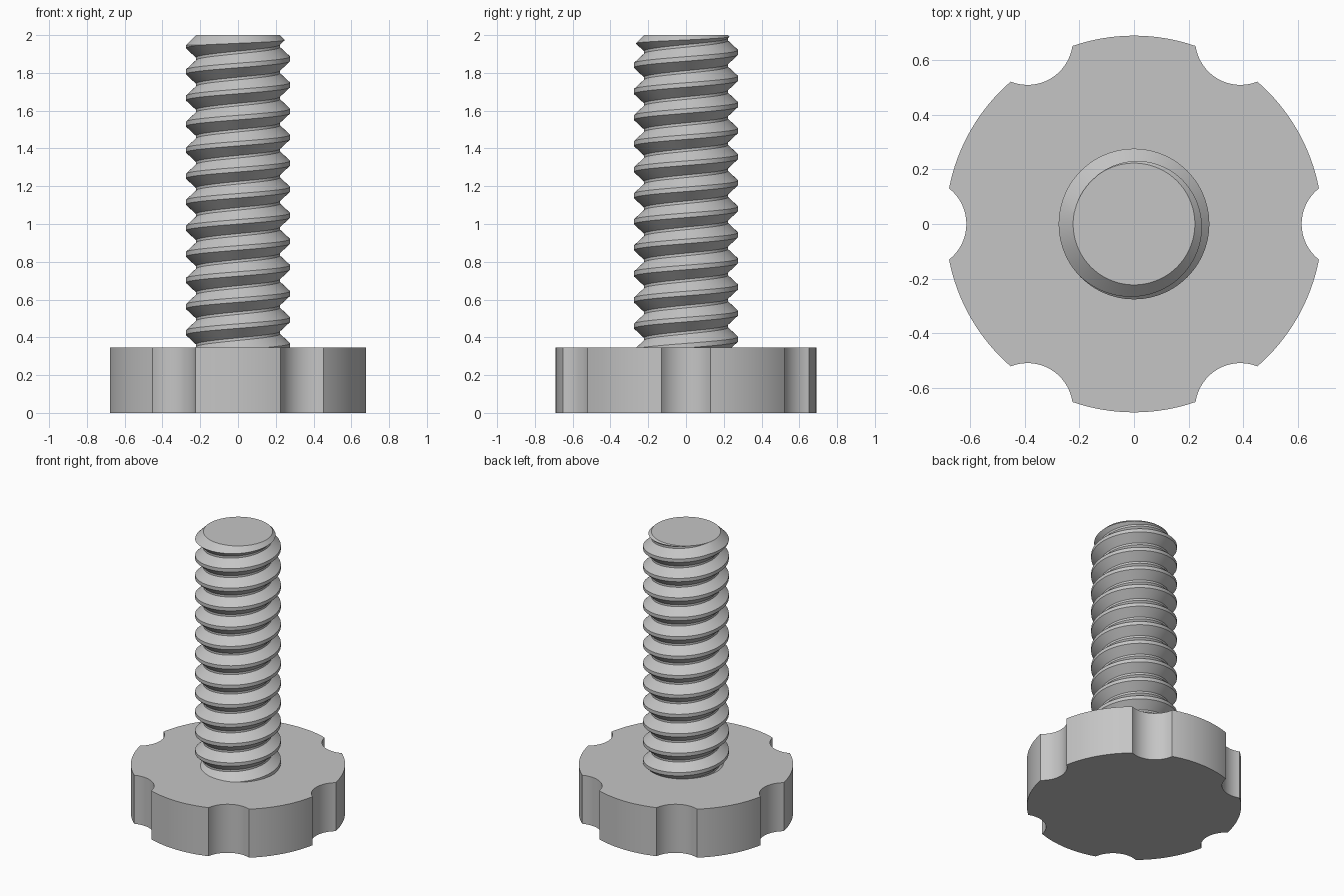
import bpy, bmesh, math

cube = bpy.data.objects.get("Cube")
if cube:
    bpy.data.objects.remove(cube, do_unlink=True)

# Main sizes
KNOB_R, KNOB_H = 0.69, 0.345
NOTCH_R, NOTCH_AT, NOTCHES = 0.166, 0.78, 6
PITCH, ROOT, CREST, TOP = 0.138, 0.222, 0.276, 2.0
STEPS, TURNS = 96, 15

steel = bpy.data.materials.new("plain grey")
steel.use_nodes = True
grey = (0.56, 0.56, 0.56, 1)
steel.diffuse_color = grey
for node in steel.node_tree.nodes:
    if node.type == 'BSDF_PRINCIPLED':
        node.inputs["Base Color"].default_value = grey


def make_object(name, bm):
    bmesh.ops.recalc_face_normals(bm, faces=bm.faces[:])
    mesh = bpy.data.meshes.new(name)
    bm.to_mesh(mesh)
    bm.free()
    mesh.materials.append(steel)
    obj = bpy.data.objects.new(name, mesh)
    bpy.context.collection.objects.link(obj)
    return obj


def select(obj):
    bpy.ops.object.select_all(action='DESELECT')
    obj.select_set(True)
    bpy.context.view_layer.objects.active = obj


def polar(r, a, z=0.0):
    return (r * math.cos(a), r * math.sin(a), z)


# Knob: round outline with scalloped grip notches, extruded upward
def knob():
    half = math.acos((KNOB_R**2 + NOTCH_AT**2 - NOTCH_R**2) / (2 * KNOB_R * NOTCH_AT))
    sweep = math.atan2(KNOB_R * math.sin(half), NOTCH_AT - KNOB_R * math.cos(half))
    sector = math.tau / NOTCHES
    outline = []
    for k in range(NOTCHES):
        mid = k * sector
        cx, cy, _ = polar(NOTCH_AT, mid)
        for i in range(17):
            px, py, _ = polar(NOTCH_R, mid + math.pi + sweep * (1 - i / 8))
            outline.append((cx + px, cy + py, 0))
        for i in range(1, 16):
            outline.append(polar(KNOB_R, mid + half + (sector - 2 * half) * i / 16))
    bm = bmesh.new()
    base = bm.faces.new([bm.verts.new(p) for p in outline])
    ext = bmesh.ops.extrude_face_region(bm, geom=[base], use_keep_orig=True)
    top = [v for v in ext["geom"] if isinstance(v, bmesh.types.BMVert)]
    bmesh.ops.translate(bm, verts=top, vec=(0, 0, KNOB_H))
    return make_object("knob", bm)


# Threaded shaft: a tooth profile swept along a right-handed helix
def shaft():
    tooth = [(ROOT, -0.05), (CREST, 0), (CREST, 0.024), (ROOT, 0.074)]
    start = TOP - 13 * PITCH
    count = STEPS * TURNS
    bm = bmesh.new()
    rows = []
    for i in range(count + 1):
        a, z = math.tau * (i % STEPS) / STEPS, start + PITCH * i / STEPS
        rows.append([bm.verts.new(polar(r, a, z + dz)) for r, dz in tooth])
    for i in range(count):
        p, q = rows[i], rows[i + 1]
        for j in range(3):
            bm.faces.new((p[j], q[j], q[j + 1], p[j + 1]))
        if i + 1 + STEPS <= count:
            bm.faces.new((p[3], q[3], rows[i + 1 + STEPS][0], rows[i + STEPS][0]))
    # Close both open ends with fans
    rim = [e for e in bm.edges if e.is_boundary]
    for upper in (False, True):
        loop = [e for e in rim if (e.verts[0].co.z > 1) == upper]
        height = sum(e.verts[0].co.z for e in loop) / len(loop)
        centre = bm.verts.new((0, 0, height))
        for e in loop:
            bm.faces.new((e.verts[0], e.verts[1], centre))
    return make_object("threaded_shaft", bm)


# Trimming shape: cylinder with a chamfered, flat top
def trim():
    bm = bmesh.new()
    top_r = ROOT + 0.001
    rings = []
    for r, z in ((top_r + 0.2, 0.1), (top_r + 0.2, TOP - 0.2), (top_r, TOP)):
        rings.append([bm.verts.new(polar(r, math.tau * (i + 0.5) / STEPS, z))
                      for i in range(STEPS)])
    for low, high in zip(rings, rings[1:]):
        for i in range(STEPS):
            n = (i + 1) % STEPS
            bm.faces.new((low[i], low[n], high[n], high[i]))
    bm.faces.new(rings[0])
    bm.faces.new(rings[-1])
    obj = make_object("trim_helper", bm)
    obj.hide_render = True
    return obj


knob_obj, shaft_obj, cutter = knob(), shaft(), trim()

# Chamfer and flatten the tip
mod = shaft_obj.modifiers.new("trim", 'BOOLEAN')
mod.operation = 'INTERSECT'
mod.solver = 'EXACT'
mod.object = cutter
select(shaft_obj)
bpy.ops.object.modifier_apply(modifier=mod.name)
bpy.data.objects.remove(cutter, do_unlink=True)

for obj in (knob_obj, shaft_obj):
    select(obj)
    bpy.ops.object.shade_smooth_by_angle(angle=math.radians(25))
